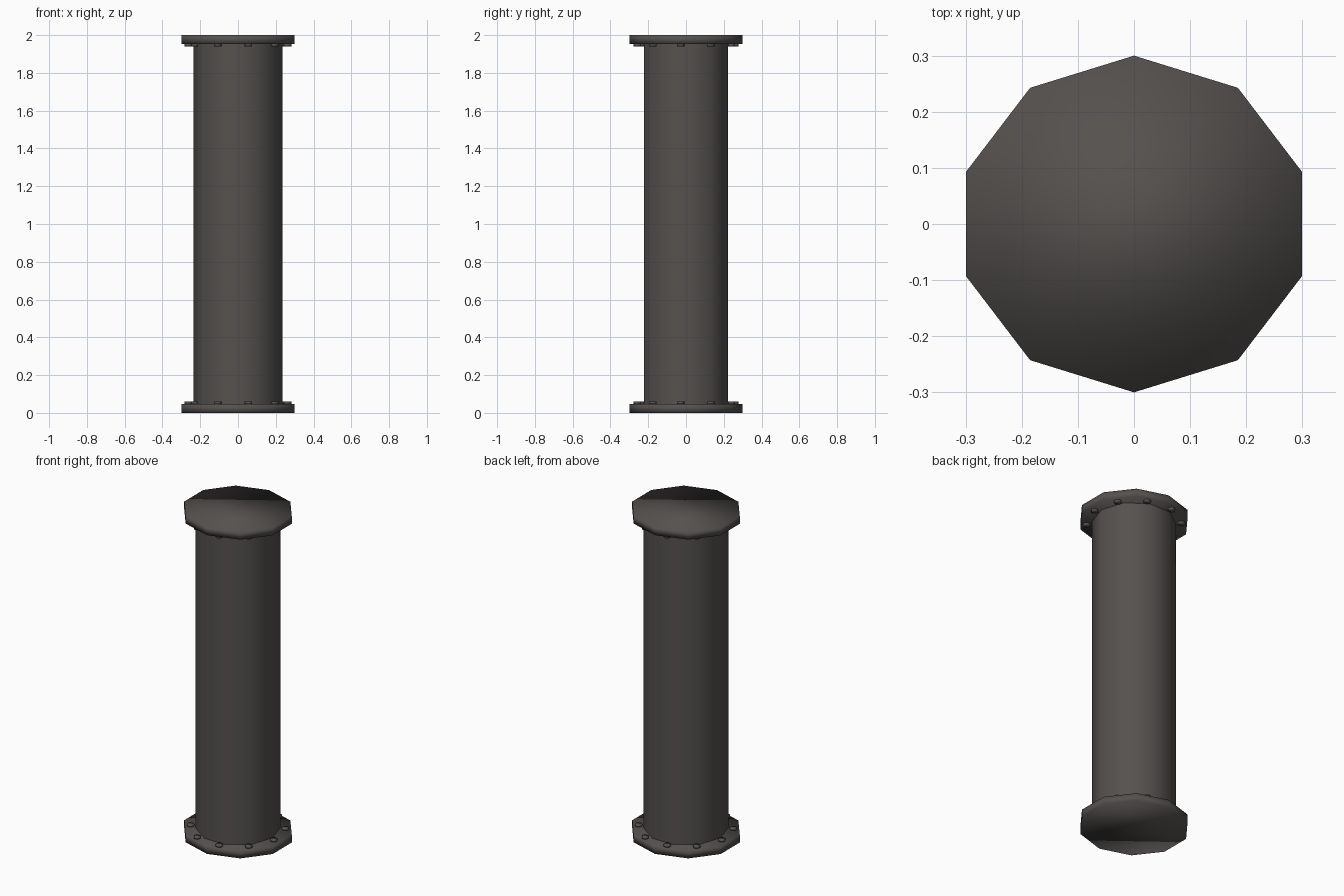
import bpy, bmesh
from math import sin, cos, tau, radians

default = bpy.data.objects.get("Cube")
if default:
    bpy.data.objects.remove(default, do_unlink=True)

# One dark iron colour for every part
iron = bpy.data.materials.new("dark iron")
iron.use_nodes = True
iron.diffuse_color = (0.09, 0.082, 0.078, 1)
bsdf = next(n for n in iron.node_tree.nodes if n.type == 'BSDF_PRINCIPLED')
bsdf.inputs["Base Color"].default_value = iron.diffuse_color


def add_prism(bm, sides, rx, ry, z0, z1, phase=0, centre=(0, 0), caps=True):
    """Upright prism with an elliptical base; phase turns its first corner."""
    cx, cy = centre
    angles = [tau * i / sides + phase for i in range(sides)]
    low, high = [[bm.verts.new((cx + rx * cos(a), cy + ry * sin(a), z))
                  for a in angles] for z in (z0, z1)]
    for i in range(sides):
        j = (i + 1) % sides
        bm.faces.new((low[i], low[j], high[j], high[i]))
    if caps:
        bm.faces.new(low[::-1])
        bm.faces.new(high)


def finish(bm, name):
    for face in bm.faces:
        face.smooth = True
    mesh = bpy.data.meshes.new(name)
    bm.to_mesh(mesh)
    bm.free()
    mesh.materials.append(iron)
    obj = bpy.data.objects.new(name, mesh)
    bpy.context.collection.objects.link(obj)
    return obj


HEIGHT, FLANGE, BOLT = 2.0, 0.047, 0.012

# Pipe barrel, running from flange to flange
bm = bmesh.new()
add_prism(bm, 10, 0.235, 0.235, FLANGE / 2, HEIGHT - FLANGE / 2, caps=False)
finish(bm, "pipe_barrel")

# End flanges, each with a ring of bolts on its inner side
for end, z, inner, outward in (("bottom", 0, FLANGE, BOLT),
                               ("top", HEIGHT - FLANGE, HEIGHT - FLANGE, -BOLT)):
    bm = bmesh.new()
    add_prism(bm, 10, 0.315, 0.3, z, z + FLANGE, phase=tau / 4)
    finish(bm, end + "_flange")

    bm = bmesh.new()
    z0, z1 = sorted((inner, inner + outward))
    for i in range(10):
        a = tau * i / 10 - radians(6)
        add_prism(bm, 6, 0.021, 0.021, z0, z1, phase=a,
                  centre=(0.264 * cos(a), 0.264 * sin(a)))
    finish(bm, end + "_bolts")
